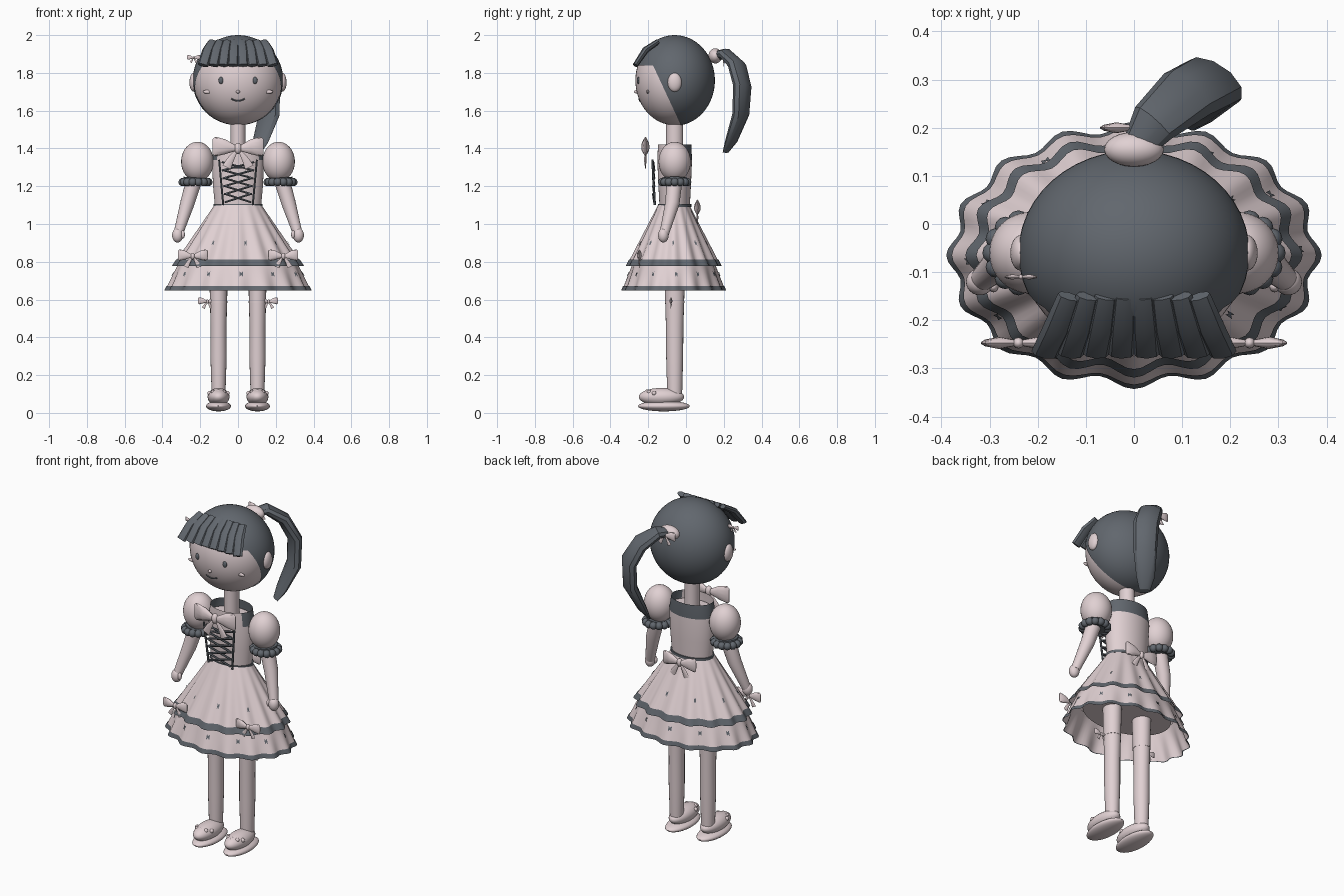
import bpy, bmesh, math
from mathutils import Vector

if "Cube" in bpy.data.objects:
    bpy.data.objects.remove(bpy.data.objects["Cube"], do_unlink=True)


def material(name, rgb):
    m = bpy.data.materials.new(name)
    m.use_nodes = True
    m.diffuse_color = (*rgb, 1)
    m.node_tree.nodes["Principled BSDF"].inputs["Base Color"].default_value = (*rgb, 1)
    return m


PINK = material("pale pink", (0.75, 0.635, 0.65))
SLATE = material("slate grey", (0.12, 0.135, 0.155))
made = []
BODY_Y = -0.06


def finish(name, bm, *mats):
    bmesh.ops.recalc_face_normals(bm, faces=bm.faces)
    me = bpy.data.meshes.new(name)
    bm.to_mesh(me)
    bm.free()
    for m in mats:
        me.materials.append(m)
    ob = bpy.data.objects.new(name, me)
    bpy.context.collection.objects.link(ob)
    made.append(ob)
    return ob


def skin_rings(bm, rings, caps=True):
    rows = [[bm.verts.new(p) for p in ring] for ring in rings]
    n = len(rows[0])
    for a, b in zip(rows, rows[1:]):
        for i in range(n):
            j = (i + 1) % n
            bm.faces.new((a[i], a[j], b[j], b[i]))
    if caps:
        bm.faces.new(rows[0])
        bm.faces.new(rows[-1])


def sweep(name, path, radii, mat, hint=(1, 0, 0), n=20, caps=True):
    """Elliptical tube along a path; the first radius lies along the hint."""
    path = [Vector(p) for p in path]
    rings = []
    for i, p in enumerate(path):
        t = (path[min(i + 1, len(path) - 1)] - path[max(i - 1, 0)]).normalized()
        u = Vector(hint)
        u = (u - t * u.dot(t)).normalized()
        v = t.cross(u)
        ra, rb = radii[i]
        rings.append([p + u * ra * math.cos(k * math.tau / n) + v * rb * math.sin(k * math.tau / n)
                      for k in range(n)])
    bm = bmesh.new()
    skin_rings(bm, rings, caps)
    return finish(name, bm, mat)


def ball_mesh(bm, loc, size, seg=24):
    new = bmesh.ops.create_uvsphere(bm, u_segments=seg, v_segments=max(seg * 2 // 3, 6), radius=1)["verts"]
    bmesh.ops.scale(bm, vec=size, verts=new)
    bmesh.ops.translate(bm, vec=loc, verts=new)


def ball(name, loc, size, mat, seg=24):
    bm = bmesh.new()
    ball_mesh(bm, loc, size, seg)
    return finish(name, bm, mat)


def balls(name, places, r, mat):
    bm = bmesh.new()
    for p in places:
        ball_mesh(bm, p, (r, r, r), 12)
    return finish(name, bm, mat)


def rod(name, a, b, r, mat):
    return sweep(name, [a, b], [(r, r)] * 2, mat, (0, 1, 0.01), 6)


def bow(name, loc, s, turn=0):
    """Ribbon bow with two loops, two tails and a knot."""
    parts = [ball(name + "_knot", (0, 0, 0), (0.02, 0.02, 0.03), PINK, 12)]
    for d in (-1, 1):
        parts.append(sweep(name + "_loop", [(d * x, 0, z) for x, z in ((0.01, 0), (0.07, 0.008), (0.12, 0.01), (0.135, 0.01))],
                           [(0.014, 0.01), (0.04, 0.022), (0.052, 0.012), (0.04, 0.003)], PINK, (0, 0, 1), 12))
        parts.append(sweep(name + "_tail", [(d * 0.008, 0, -0.01), (d * 0.04, 0, -0.06), (d * 0.06, 0, -0.1)],
                           [(0.007, 0.004), (0.018, 0.007), (0.024, 0.002)], PINK, n=10))
    for p in parts:
        p.location, p.scale, p.rotation_euler.z = loc, (s, s, s), turn


# Head and hair shells
HEAD = Vector((0, BODY_Y, 1.76))
ball("head", HEAD, (0.235, 0.208, 0.237), PINK, 48)
for name, co, no in (("hair_crown", (0, 0, 1.84), (0, 0, 1)),
                     ("hair_back", (0, -0.17, 1.83), (0, 0.3, 0.14))):
    bm = bmesh.new()
    ball_mesh(bm, HEAD, (0.24, 0.213, 0.24), 48)
    bmesh.ops.bisect_plane(bm, geom=bm.verts[:] + bm.edges[:] + bm.faces[:],
                           plane_co=co, plane_no=no, clear_inner=True)
    finish(name, bm, SLATE)

# Fringe strands fanning over the forehead
for i in range(8):
    f = (i - 3.5) / 3.5
    sweep("fringe_strand", [(0.135 * f, -0.15, 1.965), (0.16 * f, -0.215, 1.92), (0.185 * f, -0.268, 1.84)],
          [(0.024, 0.014), (0.029, 0.018), (0.029, 0.014)], SLATE, n=8)

# Ponytail with its tie
sweep("ponytail", [(0, 0.15, 1.89), (0.04, 0.21, 1.9), (0.11, 0.27, 1.84), (0.165, 0.298, 1.73),
                   (0.165, 0.29, 1.58), (0.12, 0.24, 1.44), (0.1, 0.21, 1.38)],
      [(0.03, 0.025), (0.05, 0.03), (0.065, 0.036), (0.07, 0.036), (0.065, 0.034), (0.05, 0.022), (0.03, 0.006)],
      SLATE, (0.8, -0.5, 0), 10)
ball("hair_tie", (0, 0.155, 1.89), (0.062, 0.036, 0.04), PINK)
bow("hair_tie_bow", (0, 0.2, 1.89), 0.52)
bow("side_hair_bow", (-0.235, -0.11, 1.88), 0.25)


def on_face(x, z):
    dx, dz = x / 0.235, (z - HEAD.z) / 0.237
    return Vector((x, BODY_Y - 0.208 * math.sqrt(1 - dx * dx - dz * dz), z))


# Face details
ball("nose", on_face(0, 1.7), (0.01, 0.014, 0.009), PINK, 12)
mouth = [on_face(0.035 * k / 4, 1.652 + 0.012 * (k / 4) ** 2) for k in range(-4, 5)]
sweep("mouth", mouth, [(0.004, 0.004)] * 9, SLATE, (0, 0, 1), 8)
for s in (-1, 1):
    ball("eye", on_face(s * 0.09, 1.76), (0.013, 0.008, 0.018), SLATE, 16)
    cheek = ball("cheek", on_face(s * 0.16, 1.7), (0.026, 0.007, 0.01), PINK, 16)
    ball("ear", (s * 0.235, BODY_Y, 1.75), (0.022, 0.037, 0.05), PINK)

# Neck and bodice with a dark collar around the back
sweep("neck", [(0, BODY_Y, 1.3), (0, BODY_Y, 1.56)], [(0.04, 0.045)] * 2, PINK)
levels = ((1.09, 0.122, 0.08), (1.2, 0.132, 0.086), (1.34, 0.138, 0.092), (1.42, 0.125, 0.088))
bodice = sweep("bodice", [(0, BODY_Y, z) for z, a, b in levels], [(a, b) for z, a, b in levels],
               PINK, n=40, caps=False)
bodice.data.materials.append(SLATE)
for f in bodice.data.polygons:
    f.material_index = int(f.center.z > 1.35 and f.center.y > -0.11)
sweep("chest_top", [(0, BODY_Y, 1.35), (0, BODY_Y, 1.37)], [(0.125, 0.084)] * 2, PINK)
sweep("belt", [(0, BODY_Y, 1.09), (0, BODY_Y, 1.105)], [(0.13, 0.088)] * 2, SLATE, n=40)

# Corset lacing
for k in range(5):
    z, w = 1.115 + 0.042 * k, 0.07 + 0.004 * k
    for s in (-1, 1):
        rod("lace", (-s * w, -0.168, z), (s * w, -0.174, z + 0.045), 0.006, SLATE)
rod("top_lace", (-0.035, -0.178, 1.3), (0.035, -0.178, 1.3), 0.006, SLATE)
for s in (-1, 1):
    rod("lacing_edge", (s * 0.078, -0.165, 1.1), (s * 0.1, -0.178, 1.34), 0.006, SLATE)
bow("chest_bow", (0, -0.215, 1.4), 1)
bow("back_waist_bow", (0, 0.06, 1.08), 0.8)

# Skirt tiers: top height, bottom height, top radii, bottom radii
UPPER = (1.1, 0.78, 0.125, 0.083, 0.334, 0.238)
LOWER = (0.81, 0.65, 0.305, 0.21, 0.374, 0.262)


def on_skirt(tier, angle, z, out=0.0):
    top, bottom, ax, ay, bx, by = tier
    f = (top - z) / (top - bottom)
    r = 0.011 * f * math.cos(16 * angle) + out
    return Vector(((ax + (bx - ax) * f + r) * math.sin(angle),
                   -0.065 - (ay + (by - ay) * f + r) * math.cos(angle), z))


def skirt_strip(name, tier, z0, z1, mat, out=0.0, steps=6):
    bm = bmesh.new()
    skin_rings(bm, [[on_skirt(tier, k * math.tau / 128, z0 + (z1 - z0) * i / steps, out) for k in range(128)]
                    for i in range(steps + 1)], False)
    finish(name, bm, mat)


def skirt_bowties(name, tier, z, count, start):
    bm = bmesh.new()
    for k in range(count):
        a = start + k * math.tau / count
        for s in (-1, 1):
            w = s * 0.022 / on_skirt(tier, a, z).length * 0.95
            bm.faces.new([bm.verts.new(on_skirt(tier, a + da, z + dz, 0.005)) for da, dz in
                          ((-w * 0.15, 0.004), (w, 0.014), (w, -0.014), (-w * 0.15, -0.004))])
    finish(name, bm, SLATE)


skirt_strip("upper_skirt", UPPER, 1.1, 0.78, PINK)
skirt_strip("lower_skirt", LOWER, 0.81, 0.65, PINK)
skirt_strip("upper_trim", UPPER, 0.812, 0.778, SLATE, 0.004, 1)
skirt_strip("lower_trim", LOWER, 0.672, 0.648, SLATE, 0.004, 1)
skirt_bowties("upper_bowties", UPPER, 0.9, 9, math.radians(9))
skirt_bowties("lower_bowties", LOWER, 0.735, 12, math.radians(3))
sweep("petticoat", [(0, BODY_Y, 0.76), (0, BODY_Y, 0.78)], [(0.27, 0.185)] * 2, PINK, n=48)

for s in (-1, 1):
    bow("skirt_bow", (s * 0.24, -0.247, 0.83), 0.58)
    # Sleeves, arms and hands
    ball("puff_sleeve", (s * 0.215, BODY_Y, 1.33), (0.086, 0.085, 0.105), PINK, 32)
    balls("sleeve_frill", [(s * 0.225 + 0.068 * math.cos(a), BODY_Y + 0.068 * math.sin(a), 1.222)
                           for a in (k * math.tau / 14 for k in range(14))], 0.022, SLATE)
    sweep("sleeve_cuff", [(s * 0.225, BODY_Y, 1.21), (s * 0.222, BODY_Y, 1.245)], [(0.066, 0.066)] * 2, SLATE)
    sweep("arm", [(s * 0.23, BODY_Y, 1.24), (s * 0.268, -0.072, 1.11), (s * 0.316, -0.115, 0.95)],
          [(0.042, 0.042), (0.038, 0.038), (0.025, 0.025)], PINK)
    ball("hand", (s * 0.32, -0.12, 0.94), (0.029, 0.028, 0.038), PINK)
    ball("thumb", (s * 0.292, -0.13, 0.945), (0.011, 0.012, 0.022), PINK, 12)
    # Legs, garters and shoes
    sweep("leg", [(s * 0.103, BODY_Y, z) for z in (0.08, 0.3, 0.45, 0.78)],
          [(0.036, 0.039), (0.043, 0.045), (0.042, 0.046), (0.05, 0.056)], PINK)
    sweep("garter", [(s * 0.103, BODY_Y, 0.583), (s * 0.103, BODY_Y, 0.592)], [(0.0465, 0.0515)] * 2, PINK)
    bow("garter_bow", (s * 0.162, -0.08, 0.59), 0.36)
    ball("shoe_sole", (s * 0.103, -0.117, 0.036), (0.066, 0.137, 0.028), PINK, 32)
    ball("shoe_upper", (s * 0.103, -0.13, 0.085), (0.058, 0.12, 0.047), PINK, 32)
    balls("shoe_beads", [(s * 0.103 + 0.05 * math.sin(a), -0.15 - 0.055 * math.cos(a), 0.1 + 0.012 * math.cos(a))
                         for a in (math.radians(d) for d in (-70, -35, 0, 35, 70))], 0.012, PINK)

# Smooth shading with crisp edges
bpy.ops.object.select_all(action="DESELECT")
for ob in made:
    ob.select_set(True)
bpy.context.view_layer.objects.active = made[0]
bpy.ops.object.shade_smooth_by_angle(angle=math.radians(35))
